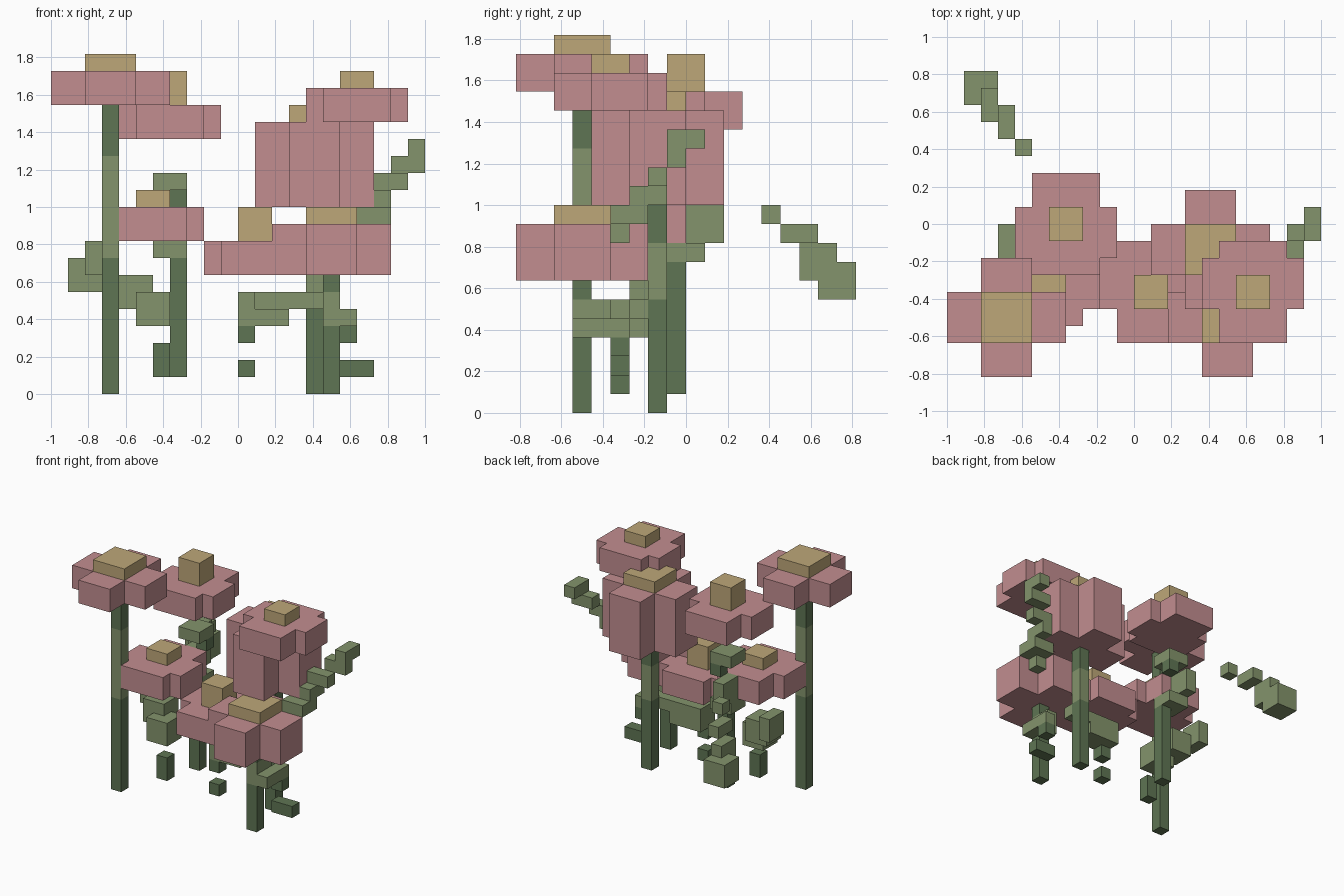
import bpy, bmesh

cube = bpy.data.objects.get("Cube")
if cube:
    bpy.data.objects.remove(cube, do_unlink=True)

U = 1 / 11  # all parts sit on a grid of this size


def material(name, rgb):
    m = bpy.data.materials.new(name)
    m.use_nodes = True
    m.diffuse_color = (*rgb, 1)
    m.node_tree.nodes["Principled BSDF"].inputs["Base Color"].default_value = (*rgb, 1)
    return m


PINK = material("petal pink", (0.54, 0.27, 0.28))
GOLD = material("centre gold", (0.515, 0.39, 0.19))
LEAF = material("leaf green", (0.23, 0.296, 0.15))
DARK = material("stem dark green", (0.114, 0.178, 0.087))


def prism(bm, outline, z0, z1, index=0):
    """Extrude a flat outline from z0 up to z1."""
    base = bm.faces.new([bm.verts.new((x * U, y * U, z0 * U)) for x, y in outline])
    result = bmesh.ops.extrude_face_region(bm, geom=[base], use_keep_orig=True)
    top = [g for g in result["geom"] if isinstance(g, bmesh.types.BMVert)]
    bmesh.ops.translate(bm, verts=top, vec=(0, 0, (z1 - z0) * U))
    for v in top:
        for f in v.link_faces:
            f.material_index = index
    base.material_index = index


def finish(name, bm, mats):
    bmesh.ops.recalc_face_normals(bm, faces=bm.faces[:])
    mesh = bpy.data.meshes.new(name)
    bm.to_mesh(mesh)
    bm.free()
    for m in mats:
        mesh.materials.append(m)
    bpy.context.collection.objects.link(bpy.data.objects.new(name, mesh))


def blocks(name, boxes, mats):
    """Boxes given as x0, x1, y0, y1, z0, z1, material index."""
    bm = bmesh.new()
    for x0, x1, y0, y1, z0, z1, i in boxes:
        prism(bm, [(x0, y0), (x1, y0), (x1, y1), (x0, y1)], z0, z1, i)
    finish(name, bm, mats)


def flower(name, x, y, arm_x, arm_y, heart, z0, z1, z2):
    """Cross of petals with a raised centre; arms are half-extents about x, y."""
    l, r, a, b = arm_x      # bar along x: left, right, front, back
    c, d, f, k = arm_y      # bar along y: left, right, front, back
    pts = [(l, a), (c, a), (c, f), (d, f), (d, a), (r, a),
           (r, b), (d, b), (d, k), (c, k), (c, b), (l, b)]
    bm = bmesh.new()
    prism(bm, [(x + px, y + py) for px, py in pts], z0, z1)
    finish(name + "_petals", bm, [PINK])
    blocks(name + "_centre", [(x - heart, x + heart, y - heart, y + heart, z1, z2, 0)], [GOLD])


# Large blossoms: seven wide with a three wide centre
LARGE = ((-3.5, 3.5, -1.5, 1.5), (-1.5, 1.5, -3.5, 3.5), 1.5)
flower("tall_flower", -7.5, -5.5, *LARGE, 17, 19, 20)
flower("deep_flower", 4.5, -1.5, *LARGE, 11, 16, 17)
flower("front_flower", 5.5, -5.5, *LARGE, 7, 10, 11)

# Small blossoms: six wide with a two wide centre, some turned around
FRONT = ((-3, 3, -2, 1), (-2, 2, -3, 3), 1)
BACK = ((-3, 3, -1, 2), (-2, 2, -3, 3), 1)
flower("back_flower", -4, 0, *FRONT, 15, 17, 19)
flower("low_flower", -5, -3, *FRONT, 9, 11, 12)
flower("middle_flower", 1, -4, *BACK, 7, 9, 11)
flower("top_flower", 7, -4, *BACK, 16, 18, 19)

GREENS = [DARK, LEAF]


def stem(name, x, y, cuts):
    """Straight stem with alternating dark and light bands."""
    blocks(name, [(x, x + 1, y, y + 1, z0, z1, i % 2)
                  for i, (z0, z1) in enumerate(zip(cuts, cuts[1:]))], GREENS)


stem("tall_stem", -8, -6, (0, 8, 14, 17))
stem("deep_stem", 4, -2, (0, 6, 9, 11))
stem("front_stem", 5, -6, (0, 4, 6, 7))
stem("back_stem", -4, -1, (1, 8))

# Crooked upper part of the back stem
blocks("back_stem_top", [
    (-5, -3, -1, 1, 8, 9, 1), (-5, -4, 0, 2, 9, 11, 1),
    (-4, -3, 0, 1, 11, 12, 0), (-5, -3, -1, 1, 12, 13, 1)], GREENS)

# Drooping leaf at the back
blocks("back_leaf", [
    (-10, -8, 7, 9, 6, 8, 1), (-9, -8, 6, 8, 7, 9, 1),
    (-8, -7, 5, 7, 9, 10, 1), (-7, -6, 4, 5, 10, 11, 1)], GREENS)

# Rising leaf on the left
blocks("left_leaf", [
    (6, 8, -4, -3, 9, 10, 1), (7, 9, -4, -2, 10, 11, 1),
    (8, 9, -3, -1, 11, 12, 1), (8, 10, -2, -1, 12, 13, 1),
    (9, 11, -1, 0, 13, 14, 1), (10, 11, -1, 1, 14, 15, 1)], GREENS)

# Stepped leaf on the right
blocks("right_leaf", [
    (-5, -4, -4, -3, 1, 3, 0), (-6, -4, -4, -2, 4, 6, 1),
    (-7, -5, -3, -1, 5, 7, 1), (-8, -7, -2, 0, 6, 8, 1)], GREENS)

# Low shoots between the stems
blocks("middle_shoot", [
    (0, 1, -4, -3, 1, 2, 0), (0, 1, -4, -3, 3, 4, 0),
    (0, 3, -4, -2, 4, 5, 1), (0, 5, -3, -2, 5, 6, 1),
    (0, 1, -4, -3, 5, 6, 1)], GREENS)
blocks("front_shoot", [
    (6, 8, -4, -3, 1, 2, 0), (6, 7, -4, -3, 3, 4, 0),
    (6, 7, -5, -3, 4, 5, 1), (5, 6, -5, -4, 4, 6, 1),
    (6, 7, -6, -5, 4, 5, 1)], GREENS)
